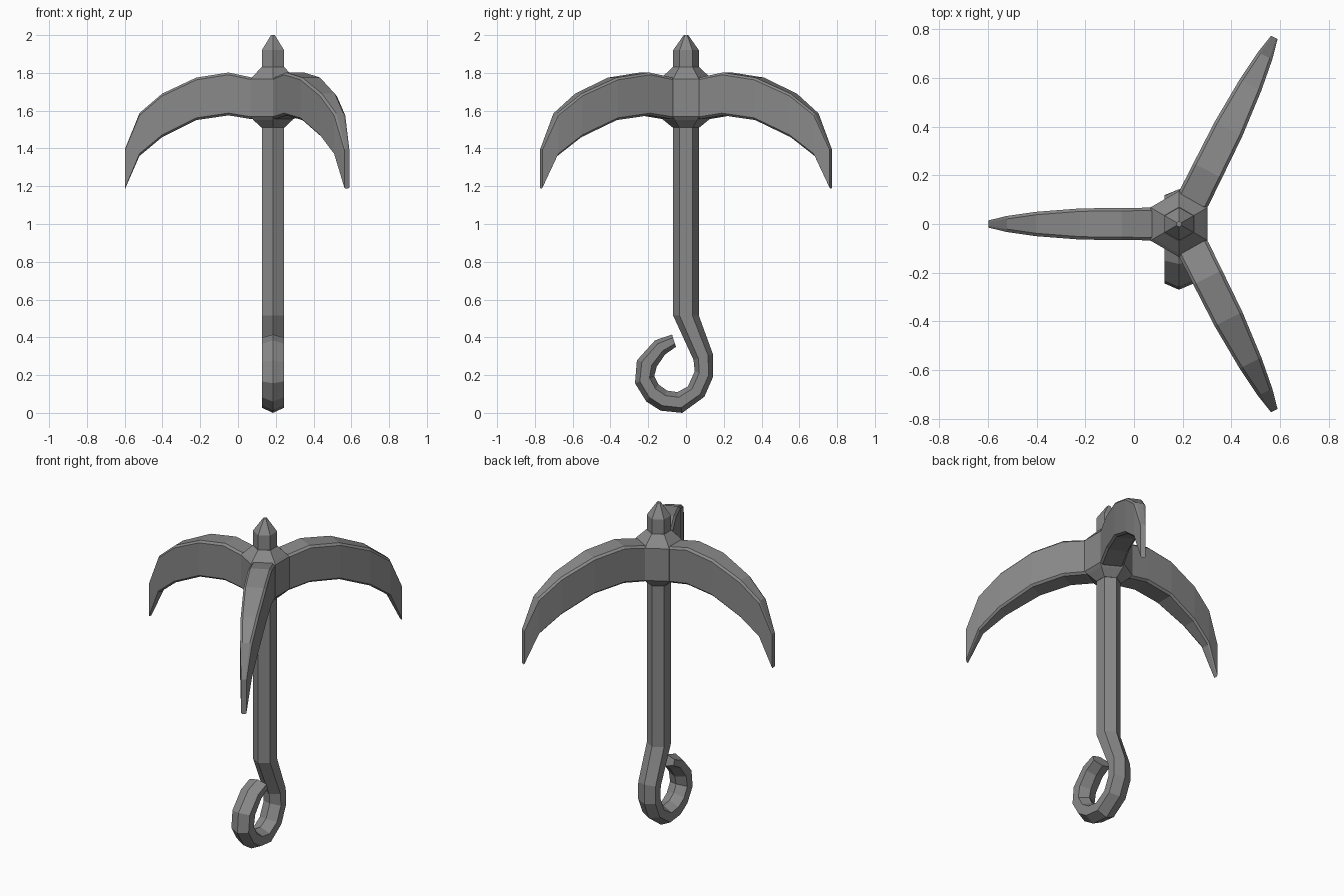
import bpy, bmesh, math
from mathutils import Vector

if "Cube" in bpy.data.objects:
    bpy.data.objects.remove(bpy.data.objects["Cube"])

CX = 0.185                       # shaft axis
iron = bpy.data.materials.new("dark_grey_iron")
iron.diffuse_color = (0.25, 0.25, 0.25, 1)
iron.use_nodes = True
iron.node_tree.nodes["Principled BSDF"].inputs["Base Color"].default_value = iron.diffuse_color


def loft(name, rings):
    """Skin a list of equal-sized vertex rings and cap both ends."""
    bm = bmesh.new()
    vs = [[bm.verts.new(p) for p in r] for r in rings]
    n = len(vs[0])
    for a, b in zip(vs, vs[1:]):
        for i in range(n):
            j = (i + 1) % n
            bm.faces.new((a[i], a[j], b[j], b[i]))
    bm.faces.new(vs[0])
    bm.faces.new(vs[-1])
    bmesh.ops.recalc_face_normals(bm, faces=bm.faces)
    me = bpy.data.meshes.new(name)
    bm.to_mesh(me)
    bm.free()
    me.materials.append(iron)
    ob = bpy.data.objects.new(name, me)
    bpy.context.collection.objects.link(ob)
    return ob


def hex_ring(oy, oz, iy, iz, half):
    """Hexagon spanning an outer and inner point in the yz plane."""
    pts = []
    for t, s in ((0, 0), (.25, 1), (.75, 1), (1, 0), (.75, -1), (.25, -1)):
        pts.append((CX + s * half, oy + (iy - oy) * t, oz + (iz - oz) * t))
    return pts


# Shaft with pointed top, curling into a hook at the bottom
R, F = 0.068, 0.059
pairs = [(.012, 2.0, -.012, 2.0, .01), (R, 1.92, -R, 1.92, F), (R, .515, -R, .515, F),
         (.143, .31, .04, .28, F), (.143, .19, .046, .22, F), (.097, .085, .01, .14, F),
         (-.02, 0, -.045, .11, F), (-.135, .012, -.10, .118, F), (-.21, .06, -.145, .15, F),
         (-.27, .157, -.168, .195, F), (-.26, .278, -.155, .245, F),
         (-.164, .384, -.11, .31, F), (-.074, .415, -.053, .35, F)]
loft("shaft_and_hook", [hex_ring(*p) for p in pairs])

# Hexagonal hub
hub = [(.07, 1.51), (.119, 1.55), (.136, 1.568), (.136, 1.767), (.122, 1.782), (.07, 1.83)]
loft("hub", [hex_ring(r, z, -r, z, r * .866) for r, z in hub])

# Curved claws: station along arm, top z, bottom z, half width
stations = [(-.03, 1.77, 1.56, .055), (0, 1.777, 1.556, .067), (.117, 1.802, 1.575, .066),
            (.287, 1.775, 1.55, .064), (.467, 1.69, 1.46, .050),
            (.587, 1.587, 1.36, .033), (.662, 1.40, 1.188, .015)]


def claw(name, root, tip):
    root, tip = Vector(root), Vector(tip)
    along = (tip - root) / .662
    side = Vector((-along.y, along.x)).normalized()
    rings = []
    for s, top, bot, w in stations:
        c = root + along * s
        k = min(.012, w * .4)               # corner chamfer
        prof = [(w - k, top), (w, top - k), (w, bot + k), (w - k, bot),
                (k - w, bot), (-w, bot + k), (-w, top - k), (k - w, top)]
        rings.append([(c.x + side.x * u, c.y + side.y * u, z) for u, z in prof])
    loft(name, rings)


claw("left_claw", (.067, 0), (-.597, 0))
for label, s in (("back", 1), ("front", -1)):
    claw(label + "_claw", (.244, .102 * s), (.576, .766 * s))
